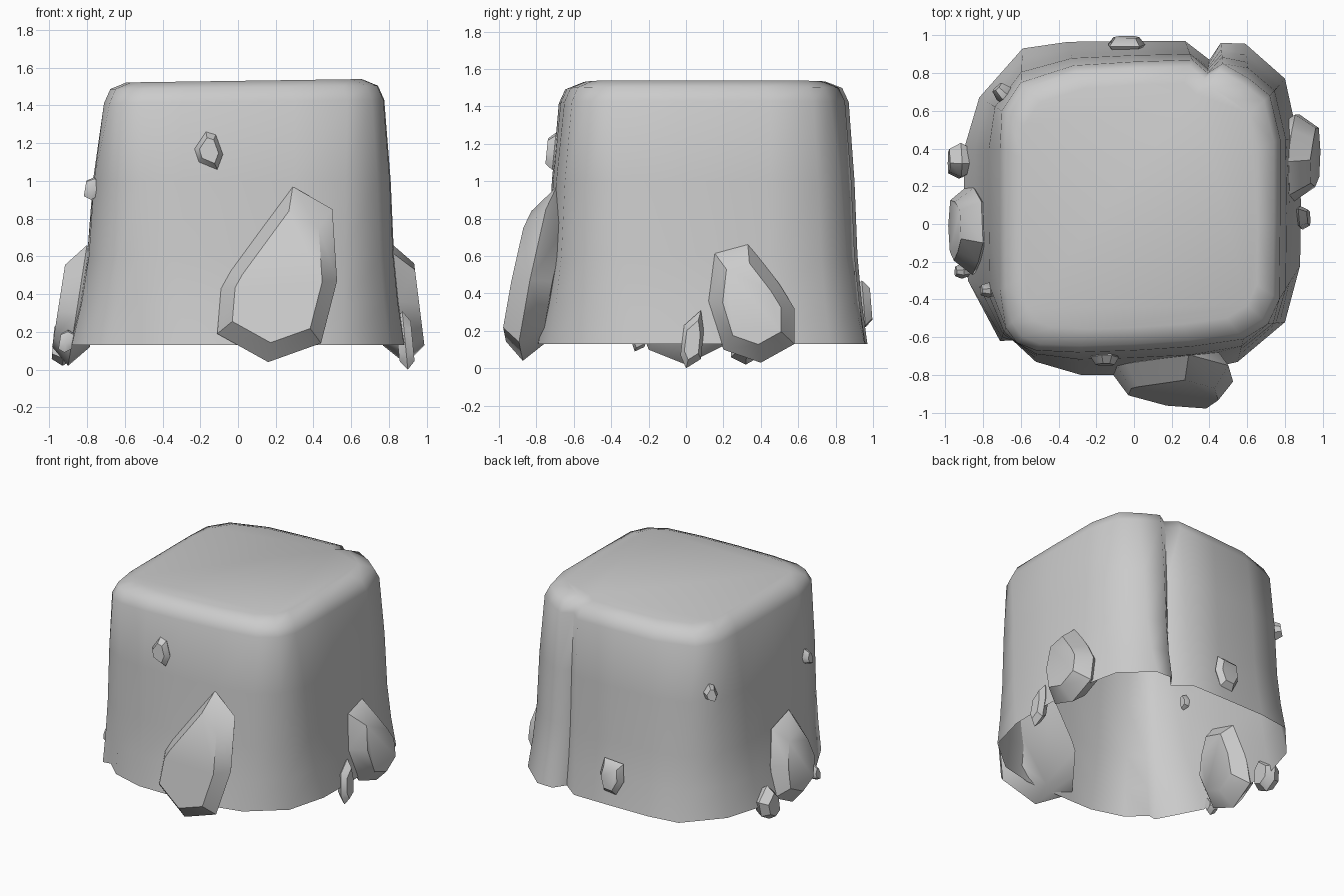
import bpy, bmesh, math
from mathutils import Vector

if "Cube" in bpy.data.objects:
    bpy.data.objects.remove(bpy.data.objects["Cube"])


def finish(bm, name, angle):
    bmesh.ops.recalc_face_normals(bm, faces=bm.faces[:])
    me = bpy.data.meshes.new(name)
    bm.to_mesh(me)
    bm.free()
    ob = bpy.data.objects.new(name, me)
    bpy.context.collection.objects.link(ob)
    bpy.ops.object.select_all(action='DESELECT')
    ob.select_set(True)
    bpy.context.view_layer.objects.active = ob
    bpy.ops.object.shade_smooth_by_angle(angle=math.radians(angle))
    return ob


# Rock body: matching outlines (top x, y, bottom x, y), lofted, open underneath
outline = [
    (-.52, -.67, -.52, -.73), (-.3, -.68, -.28, -.8), (0, -.67, -.1, -.8),
    (.3, -.65, .3, -.79), (.58, -.61, .55, -.73), (.71, -.53, .8, -.52),
    (.77, -.4, .88, -.22), (.775, 0, .885, .1), (.775, .45, .87, .45),
    (.72, .68, .8, .77), (.61, .77, .59, .955), (.47, .85, .46, .96),
    (.39, .8, .4, .87), (.31, .87, .27, .97), (0, .86, 0, .97),
    (-.32, .84, -.35, .965), (-.6, .75, -.59, .93), (-.7, .6, -.82, .67),
    (-.71, .4, -.9, .4), (-.71, 0, -.9, 0), (-.71, -.35, -.88, -.3),
    (-.68, -.55, -.71, -.62), (-.62, -.63, -.65, -.61),
]
# height, blend towards the bottom outline, inward scale
levels = [(.13, 1, 1), (.35, .7, 1), (.6, .47, 1), (1.0, .31, 1),
          (1.42, 0, 1), (1.495, 0, .955), (1.53, 0, .84)]
bm = bmesh.new()
rings = []
for z, f, s in levels:
    ring = []
    for tx, ty, bx, by in outline:
        x, y = tx + (bx - tx) * f, ty + (by - ty) * f
        tilt = .012 * x if z > 1.4 else 0
        ring.append(bm.verts.new((.03 + (x - .03) * s, .09 + (y - .09) * s, z + tilt)))
    rings.append(ring)
n = len(outline)
for a, b in zip(rings, rings[1:]):
    for i in range(n):
        j = (i + 1) % n
        bm.faces.new((a[i], a[j], b[j], b[i]))
bm.faces.new(rings[-1])
finish(bm, "rock_body", 75)


def stone(name, pts, facing, low, high, thick, skew=0, inset=.68):
    """Faceted stone: outline (sideways, z) with raised front and back faces."""
    nrm = Vector((math.cos(facing), math.sin(facing), 0))
    side = Vector((-nrm.y, nrm.x, 0))
    zs = [p[1] for p in pts]
    z0, z1 = min(zs), max(zs)
    cu, cz = sum(p[0] for p in pts) / len(pts), sum(zs) / len(pts)
    bm = bmesh.new()
    for scale, off in ((1, 0), (inset, thick), (inset, -thick)):
        for u, z in pts:
            u2, z2 = cu + (u - cu) * scale, cz + (z - cz) * scale
            d = low + (high - low) * (z2 - z0) / (z1 - z0) + skew * (u2 - cu) + off
            bm.verts.new(side * u2 + nrm * d + Vector((0, 0, z2)))
    bmesh.ops.convex_hull(bm, input=bm.verts[:])
    bmesh.ops.dissolve_limit(bm, angle_limit=.03, verts=bm.verts[:], edges=bm.edges[:])
    finish(bm, name, 45)


FRONT, RIGHT, BACK, LEFT = -math.pi / 2, 0, math.pi / 2, math.pi


def pebble(name, u, z, w, h, facing, depth, thick):
    shape = [(-.1, .5), (.25, .42), (.5, -.1), (.3, -.5), (-.35, -.3), (-.5, .05)]
    stone(name, [(u + a * w, z + b * h) for a, b in shape], facing,
          depth + .01, depth - .01, thick)


# Large stones
stone("front_large_stone",
      [(.29, .97), (.5, .85), (.525, .47), (.44, .14), (.16, .04), (-.11, .19),
       (-.09, .43), (-.04, .52)], FRONT, .88, .68, .11, .15, .75)
stone("right_large_stone",
      [(.15, .62), (.33, .67), (.5, .45), (.58, .32), (.58, .13), (.4, .03),
       (.2, .1), (.12, .36)], RIGHT, .89, .81, .11)
stone("left_large_stone",
      [(-.12, .6), (.1, .66), (.2, .5), (.27, .3), (.2, .1), (0, .02),
       (-.2, .12), (-.19, .35)], LEFT, .9, .8, .1)

# Small stones
stone("right_small_stone",
      [(.08, .31), (-.01, .23), (-.03, .07), (0, 0), (.08, .05), (.095, .2)],
      RIGHT, .9, .87, .04)
stone("left_small_stone",
      [(-.32, .27), (-.25, .2), (-.24, .06), (-.32, .02), (-.41, .07), (-.43, .18)],
      LEFT, .93, .91, .06)
stone("back_small_stone",
      [(-.03, .47), (.13, .46), (.14, .33), (.08, .22), (-.02, .23), (-.06, .35)],
      BACK, .96, .94, .04)
pebble("front_pebble", -.155, 1.16, .15, .2, FRONT, .705, .04)
pebble("left_upper_pebble", .35, .96, .08, .12, LEFT, .77, .04)
pebble("left_lower_pebble", .25, .15, .08, .12, LEFT, .91, .035)
pebble("corner_pebble", 0, 1.06, .1, .13, math.radians(135), .975, .05)
